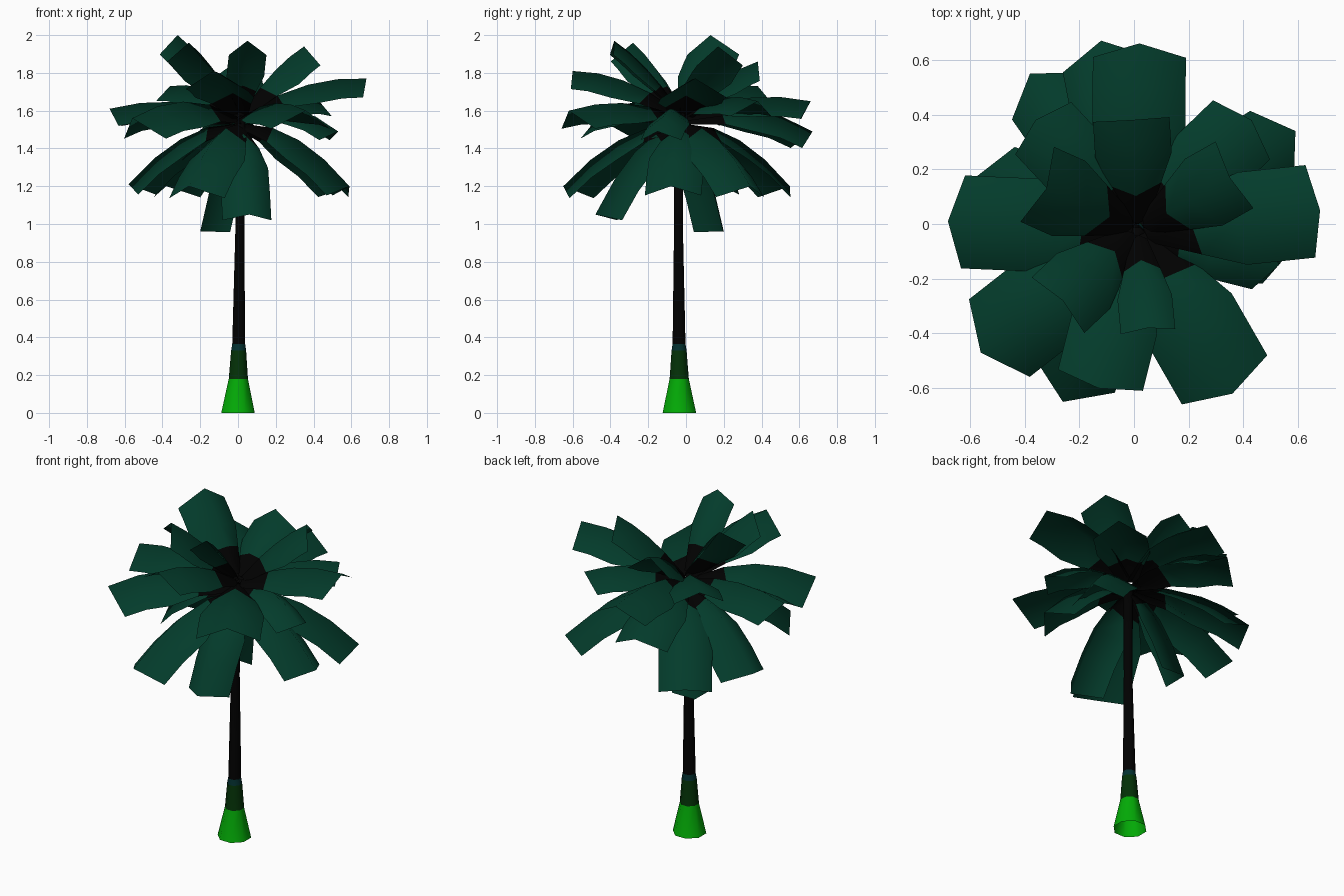
import bpy
import math
from mathutils import Vector

cube = bpy.data.objects.get("Cube")
if cube:
    bpy.data.objects.remove(cube)


def make_material(name, rgb):
    mat = bpy.data.materials.new(name)
    mat.use_nodes = True
    color = (*rgb, 1)
    mat.diffuse_color = color
    mat.node_tree.nodes["Principled BSDF"].inputs["Base Color"].default_value = color
    return mat


leaf_green = make_material("leaf green", (.001, .044, .024))
bark_black = make_material("bark black", (.0003, .0003, .0003))
base_green = make_material("bright base green", (.001, .41, .002))
moss_green = make_material("dark moss green", (.001, .03, .002))
teal_band = make_material("dark teal", (.001, .03, .03))


def make_object(name, verts, faces, materials, pick):
    """Create a smooth mesh; pick(face number) gives its material slot."""
    mesh = bpy.data.meshes.new(name)
    mesh.from_pydata(verts, [], faces)
    for mat in materials:
        mesh.materials.append(mat)
    for poly in mesh.polygons:
        poly.use_smooth = True
        poly.material_index = pick(poly.index)
    obj = bpy.data.objects.new(name, mesh)
    bpy.context.scene.collection.objects.link(obj)
    return obj


# Trunk: flared tube, open below and capped above, one colour per ring
SIDES = 8
rings = [(0, .096), (.18, .055), (.33, .043), (.365, .037), (1, .025), (1.56, .03)]
trunk_verts = []
for height, radius in rings:
    center = Vector((.01 * min(height, 1), -.035 - .005 * min(height, 1), height))
    for i in range(SIDES):
        angle = math.tau * (i + .5) / SIDES
        trunk_verts.append(center + radius * Vector((math.cos(angle), math.sin(angle), 0)))
trunk_faces = []
for r in range(len(rings) - 1):
    for i in range(SIDES):
        a, b = r * SIDES + i, r * SIDES + (i + 1) % SIDES
        trunk_faces.append((a, b, b + SIDES, a + SIDES))
trunk_faces.append(tuple(range(len(trunk_verts) - SIDES, len(trunk_verts))))
make_object("trunk", trunk_verts, trunk_faces,
            [base_green, moss_green, teal_band, bark_black],
            lambda f: min(f // SIDES, 3))


# Frond: arched strip folded along its midrib, fanning out from the hub, black at its root
STEPS = [0, .27, .52, .76, 1]


def make_frond(name, tip, half_width, arch, fold):
    tip = Vector(tip)
    hub = Vector((.015, -.02, 1.52 + (tip.z - 1.1) * .1))
    outward = Vector((tip.x - hub.x, tip.y - hub.y, 0)).normalized()
    side = Vector((-outward.y, outward.x, 0))
    start = hub + outward * .02
    bend = (start + tip) / 2 + Vector((0, 0, arch))
    verts, faces = [], []
    for t in STEPS:
        point = start * (1 - t) ** 2 + bend * 2 * t * (1 - t) + tip * t ** 2
        tangent = ((bend - start) * (1 - t) + (tip - bend) * t).normalized()
        normal = tangent.cross(side)
        width = half_width * min(1, .3 + 1.4 * t)
        edge = point - normal * width * fold
        if t == 1:
            edge -= tangent * .03
        verts += [edge - side * width, point, edge + side * width]
    for s in range(len(STEPS) - 1):
        for k in (0, 1):
            a = s * 3 + k
            faces.append((a, a + 3, a + 4, a + 1))
    make_object(name, verts, faces, [bark_black, leaf_green],
                lambda f: 0 if f < 2 else 1)


# Crown tiers: arch, fold, then tip x, y, z and half width of each frond
tiers = {
    "upper_frond": (.07, .7, [
        (-.32, .13, 2, .15), (.35, .17, 1.94, .14), (-.26, -.28, 1.96, .14),
        (.05, -.38, 1.97, .1), (-.01, .38, 1.86, .14)]),
    "middle_frond": (.11, .6, [
        (-.68, .01, 1.61, .17), (.68, .05, 1.77, .17), (-.13, -.6, 1.81, .16),
        (.02, .66, 1.65, .17), (.43, .38, 1.65, .15), (-.36, .38, 1.73, .14),
        (.36, -.62, 1.6, .18)]),
    "lower_frond": (.17, .75, [
        (-.56, -.47, 1.56, .18), (.53, -.15, 1.49, .11), (-.12, .67, 1.49, .16),
        (.59, -.08, 1.2, .15), (.59, .34, 1.2, .15), (-.38, .55, 1.2, .15),
        (-.58, .17, 1.21, .15), (-.26, -.65, 1.2, .16)]),
    "hanging_frond": (.22, 1, [
        (.06, -.48, 1.05, .13), (-.2, .2, .96, .11)]),
}
for tier, (arch, fold, fronds) in tiers.items():
    for number, (x, y, z, half_width) in enumerate(fronds, 1):
        make_frond(f"{tier}_{number}", (x, y, z), half_width, arch, fold)
